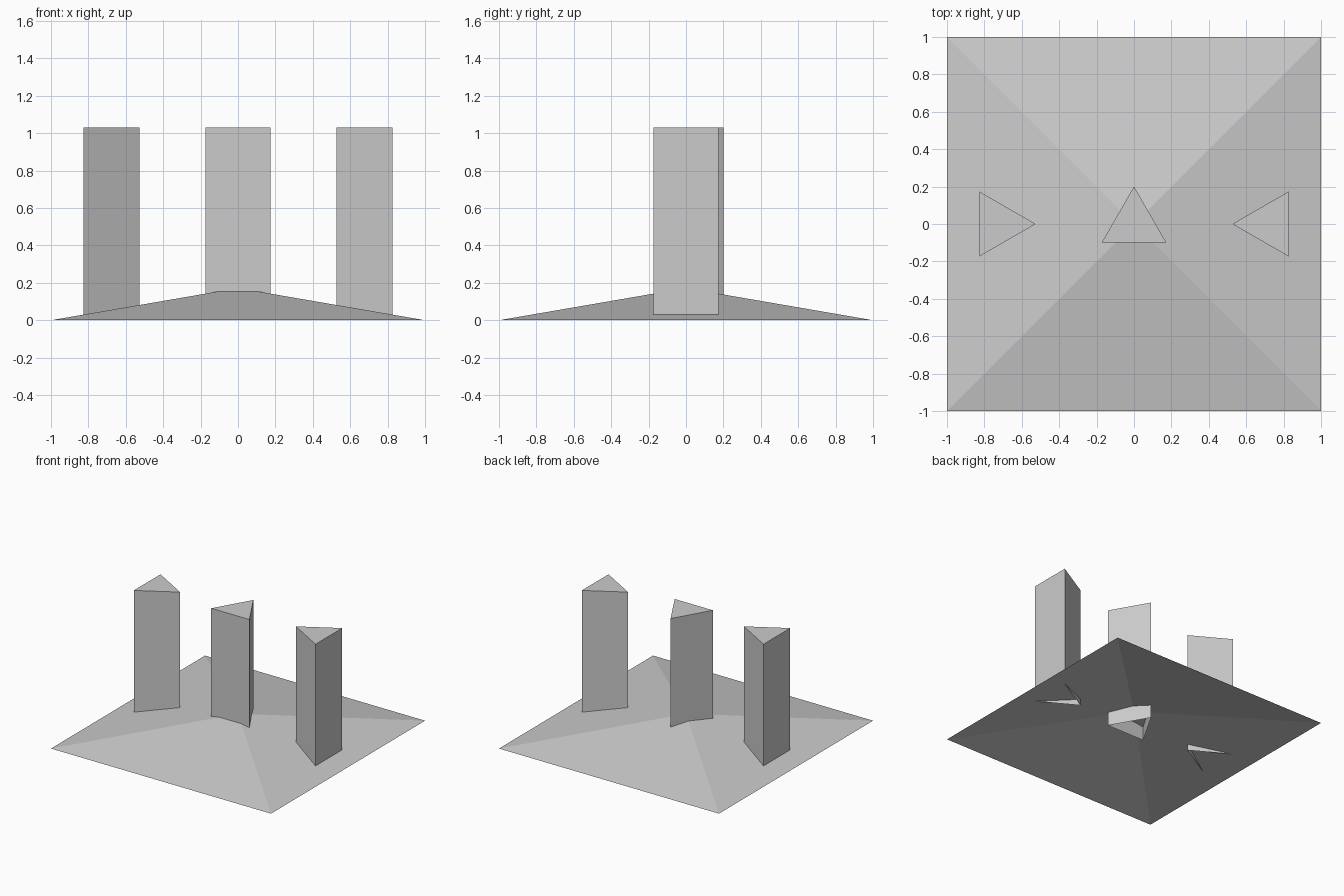
import bpy, bmesh
from math import pi, cos, sin

if "Cube" in bpy.data.objects:
    bpy.data.objects.remove(bpy.data.objects["Cube"])


def make_object(name, bm):
    mesh = bpy.data.meshes.new(name)
    bm.to_mesh(mesh)
    bm.free()
    obj = bpy.data.objects.new(name, mesh)
    bpy.context.collection.objects.link(obj)
    return obj


# Shallow four-sided mound, open underneath
def mound(name, half, height):
    bm = bmesh.new()
    base = [bm.verts.new((x * half, y * half, 0))
            for x, y in ((-1, -1), (1, -1), (1, 1), (-1, 1))]
    apex = bm.verts.new((0, 0, height))
    for i in range(4):
        bm.faces.new((base[i], base[(i + 1) % 4], apex))
    return make_object(name, bm)


# Triangular pillar with a top cap and an open bottom
def pillar(name, x, angle, radius=0.2, z0=0.03, z1=1.03):
    bm = bmesh.new()
    rings = []
    for z in (z0, z1):
        rings.append([bm.verts.new((x + radius * cos(angle + i * 2 * pi / 3),
                                    radius * sin(angle + i * 2 * pi / 3), z))
                      for i in range(3)])
    low, top = rings
    for i in range(3):
        j = (i + 1) % 3
        bm.faces.new((low[i], low[j], top[j], top[i]))
    bm.faces.new(top)
    return make_object(name, bm)


mound("base_mound", 1.0, 0.172)
pillar("left_pillar", -0.726, 0)
pillar("middle_pillar", 0, pi / 2)
pillar("right_pillar", 0.726, pi)
